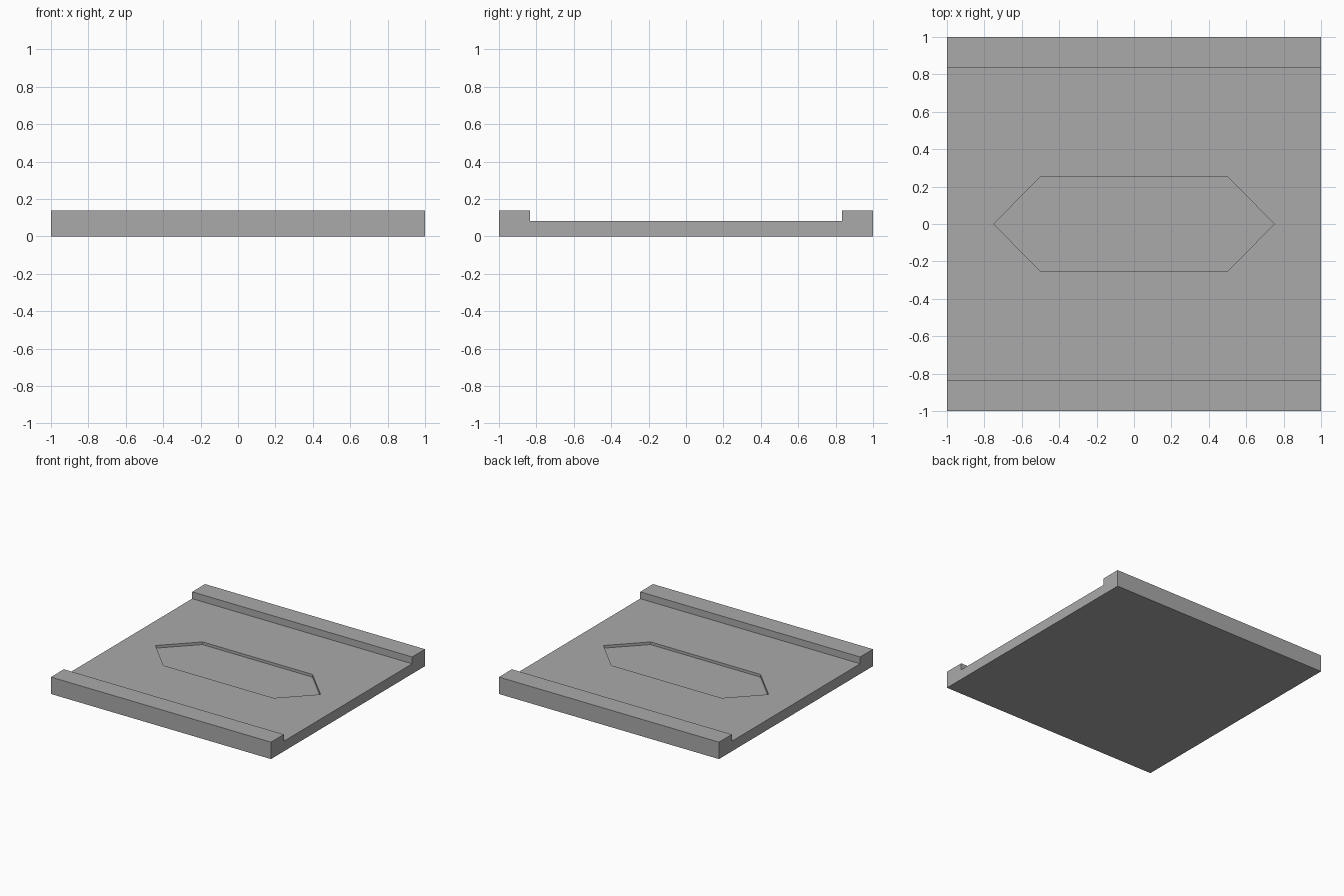
import bpy, bmesh
from mathutils import Vector

if "Cube" in bpy.data.objects:
    bpy.data.objects.remove(bpy.data.objects["Cube"])

grey = bpy.data.materials.new("grey")
grey.diffuse_color = (0.4, 0.4, 0.4, 1)
grey.use_nodes = True
grey.node_tree.nodes["Principled BSDF"].inputs["Base Color"].default_value = grey.diffuse_color


def prism(name, points, depth):
    """Extrude a planar outline along a vector into a solid."""
    bm = bmesh.new()
    face = bm.faces.new([bm.verts.new(p) for p in points])
    ext = bmesh.ops.extrude_face_region(bm, geom=[face], use_keep_orig=True)
    verts = [g for g in ext["geom"] if isinstance(g, bmesh.types.BMVert)]
    bmesh.ops.translate(bm, verts=verts, vec=Vector(depth))
    bmesh.ops.recalc_face_normals(bm, faces=bm.faces)
    mesh = bpy.data.meshes.new(name)
    bm.to_mesh(mesh)
    bm.free()
    mesh.materials.append(grey)
    obj = bpy.data.objects.new(name, mesh)
    bpy.context.collection.objects.link(obj)
    return obj


# Floor slab with a raised kerb along the front and back
FLOOR, TOP, KERB = 0.083, 0.139, 0.833
half = [(1, 0), (1, TOP), (KERB, TOP), (KERB, FLOOR)]
profile = half + [(-y, z) for y, z in reversed(half)]
slab = prism("floor_slab", [(-1, y, z) for y, z in profile], (2, 0, 0))

# Shallow six-sided recess in the middle of the floor
DEPTH = 0.022
outline = [(0.75, 0), (0.5, 0.253), (-0.5, 0.253),
           (-0.75, 0), (-0.5, -0.253), (0.5, -0.253)]
cutter = prism("recess_cutter", [(x, y, FLOOR - DEPTH) for x, y in outline], (0, 0, 0.1))
cutter.hide_render = True
cutter.hide_set(True)

cut = slab.modifiers.new("recess", "BOOLEAN")
cut.operation = "DIFFERENCE"
cut.solver = "EXACT"
cut.object = cutter
